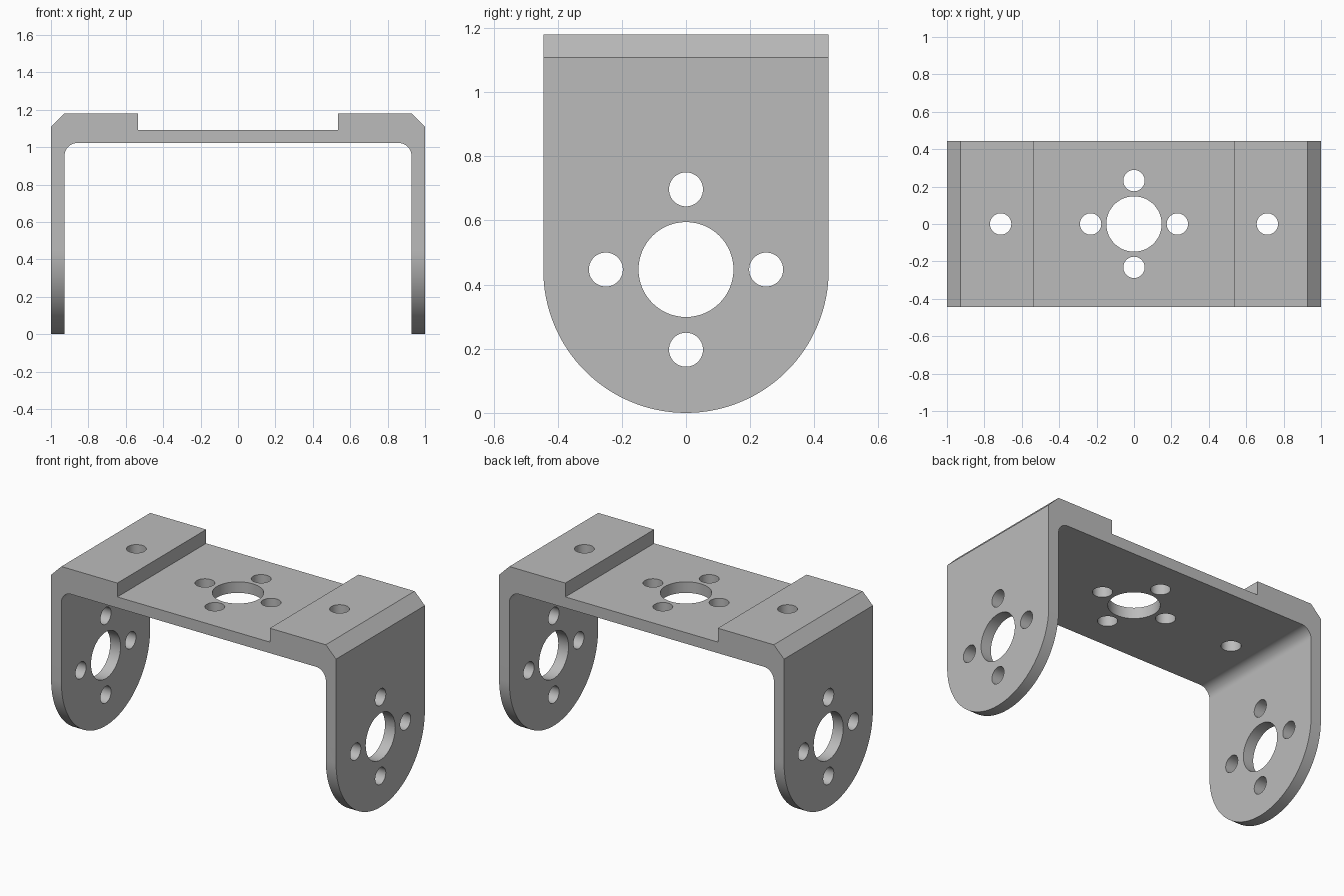
import bpy
import bmesh
from math import cos, sin, pi, radians
from mathutils import Matrix, Vector

cube = bpy.data.objects.get("Cube")
if cube:
    bpy.data.objects.remove(cube, do_unlink=True)

HALF_WIDTH = 0.445


def make_object(name, bm):
    bmesh.ops.recalc_face_normals(bm, faces=bm.faces[:])
    mesh = bpy.data.meshes.new(name)
    bm.to_mesh(mesh)
    bm.free()
    obj = bpy.data.objects.new(name, mesh)
    bpy.context.collection.objects.link(obj)
    return obj


def extruded(name, points, direction):
    """Prism from a closed outline, swept along a direction."""
    bm = bmesh.new()
    face = bm.faces.new([bm.verts.new(p) for p in points])
    result = bmesh.ops.extrude_face_region(bm, geom=[face], use_keep_orig=True)
    moved = [v for v in result["geom"] if isinstance(v, bmesh.types.BMVert)]
    bmesh.ops.translate(bm, vec=direction, verts=moved)
    return make_object(name, bm)


def arc(cx, cz, radius, start, end, steps):
    angles = [radians(start + (end - start) * i / steps) for i in range(steps + 1)]
    return [(cx + radius * cos(a), cz + radius * sin(a)) for a in angles]


def add_hole(bm, center, radius, depth, axis):
    turn = Matrix.Rotation(pi / 2, 4, "Y") if axis == "X" else Matrix()
    bmesh.ops.create_cone(bm, cap_ends=True, segments=64, radius1=radius,
                          radius2=radius, depth=depth,
                          matrix=Matrix.Translation(center) @ turn)


def apply_boolean(obj, cutter, operation):
    mod = obj.modifiers.new("cut", "BOOLEAN")
    mod.object = cutter
    mod.operation = operation
    mod.solver = "EXACT"
    bpy.context.view_layer.objects.active = obj
    bpy.ops.object.modifier_apply(modifier=mod.name)
    bpy.data.objects.remove(cutter, do_unlink=True)


# Bracket section: recessed deck, raised pads, chamfered corners, filleted inside
half = [(0.535, 1.092), (0.535, 1.18), (0.928, 1.18), (1, 1.108), (1, 0), (0.928, 0)]
half += arc(0.858, 0.952, 0.07, 0, 90, 16)
section = half + [(-x, z) for x, z in reversed(half)]
bracket = extruded("bracket", [(x, -HALF_WIDTH, z) for x, z in section],
                   Vector((0, 2 * HALF_WIDTH, 0)))

# Rounded leg ends
outline = arc(0, HALF_WIDTH, HALF_WIDTH, 180, 360, 64)
outline = [(-0.6, 1.4), (-0.6, 0.6), (-HALF_WIDTH, 0.6)] + outline
outline += [(HALF_WIDTH, 0.6), (0.6, 0.6), (0.6, 1.4)]
leg_shape = extruded("leg_shape", [(-1.2, y, z) for y, z in outline],
                     Vector((2.4, 0, 0)))
apply_boolean(bracket, leg_shape, "INTERSECT")

# Holes through the legs and the deck
bm = bmesh.new()
add_hole(bm, (0, 0, 0.447), 0.148, 2.4, "X")
add_hole(bm, (0, 0, 1.1), 0.148, 0.5, "Z")
for i in range(4):
    c, s = cos(i * pi / 2), sin(i * pi / 2)
    add_hole(bm, (0, 0.25 * c, 0.447 + 0.25 * s), 0.053, 2.4, "X")
    add_hole(bm, (0.232 * c, 0.232 * s, 1.1), 0.057, 0.5, "Z")
for side in (-1, 1):
    add_hole(bm, (0.713 * side, 0, 1.1), 0.057, 0.5, "Z")
apply_boolean(bracket, make_object("hole_cutters", bm), "DIFFERENCE")

# Grey metal
grey = bpy.data.materials.new("grey metal")
grey.use_nodes = True
color = (0.5, 0.5, 0.5, 1)
grey.diffuse_color = color
grey.node_tree.nodes["Principled BSDF"].inputs["Base Color"].default_value = color
bracket.data.materials.clear()
bracket.data.materials.append(grey)
for poly in bracket.data.polygons:
    poly.material_index = 0

bpy.ops.object.select_all(action="DESELECT")
bracket.select_set(True)
bpy.context.view_layer.objects.active = bracket
bpy.ops.object.shade_smooth_by_angle(angle=radians(30))
